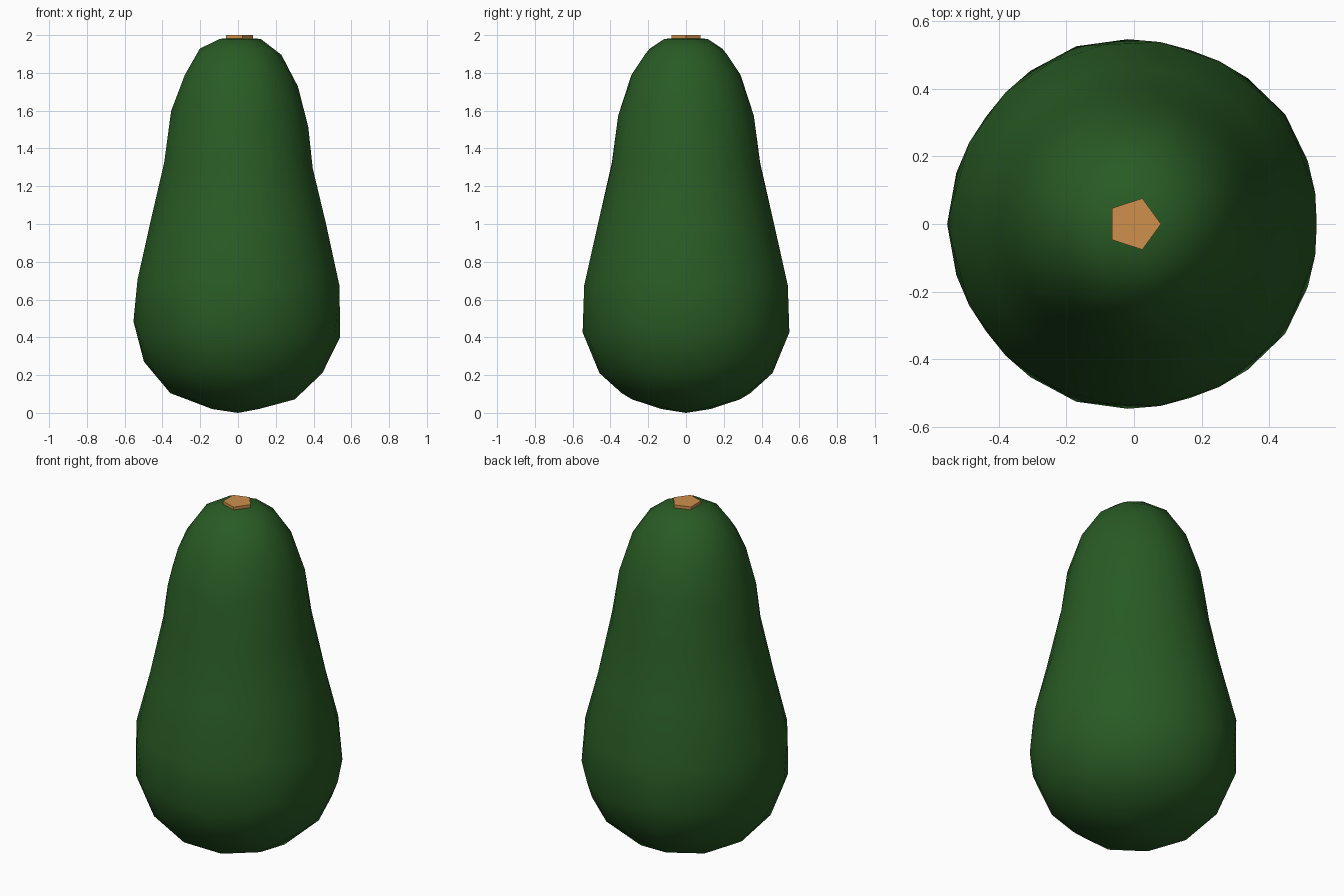
import bpy
import math

if "Cube" in bpy.data.objects:
    bpy.data.objects.remove(bpy.data.objects["Cube"])


def paint(obj, name, color):
    mat = bpy.data.materials.new(name)
    mat.diffuse_color = (*color, 1)
    mat.use_nodes = True
    mat.node_tree.nodes["Principled BSDF"].inputs["Base Color"].default_value = mat.diffuse_color
    obj.data.materials.append(mat)


# Pear-shaped outline as (height, radius)
PROFILE = [(0, 0), (0.024, 0.16), (0.045, 0.24), (0.08, 0.32), (0.11, 0.367),
           (0.22, 0.468), (0.28, 0.503), (0.42, 0.547), (0.5, 0.555),
           (0.65, 0.55), (0.87, 0.503), (1.05, 0.452), (1.28, 0.402),
           (1.5, 0.375), (1.65, 0.343), (1.75, 0.31), (1.88, 0.243),
           (1.972, 0.165), (2.0, 0)]


def radius_at(z):
    for (z0, r0), (z1, r1) in zip(PROFILE, PROFILE[1:]):
        if z <= z1:
            return r0 + (r1 - r0) * (z - z0) / (z1 - z0)
    return 0


# Fruit body: icosphere reshaped to the outline
bpy.ops.mesh.primitive_ico_sphere_add(subdivisions=3, radius=1)
body = bpy.context.object
body.name = "fruit_body"
for v in body.data.vertices:
    x, y, u = v.co
    z = max(0.0, min(2.0, 1 + u * (1 + 0.19 * (1 - u * u))))
    flat = math.hypot(x, y)
    s = radius_at(z) / flat if flat > 1e-4 else 0
    v.co = (x * s, y * s, min(z, 1.99))
bpy.ops.object.shade_smooth()
paint(body, "skin_green", (0.022, 0.105, 0.018))

# Stalk stub: five-sided plug, one corner towards +x
bpy.ops.mesh.primitive_cylinder_add(vertices=5, radius=0.08, depth=0.06,
                                    location=(0, 0, 1.97),
                                    rotation=(0, 0, -math.pi / 2))
stalk = bpy.context.object
stalk.name = "stalk_stub"
paint(stalk, "stalk_brown", (0.62, 0.28, 0.075))
